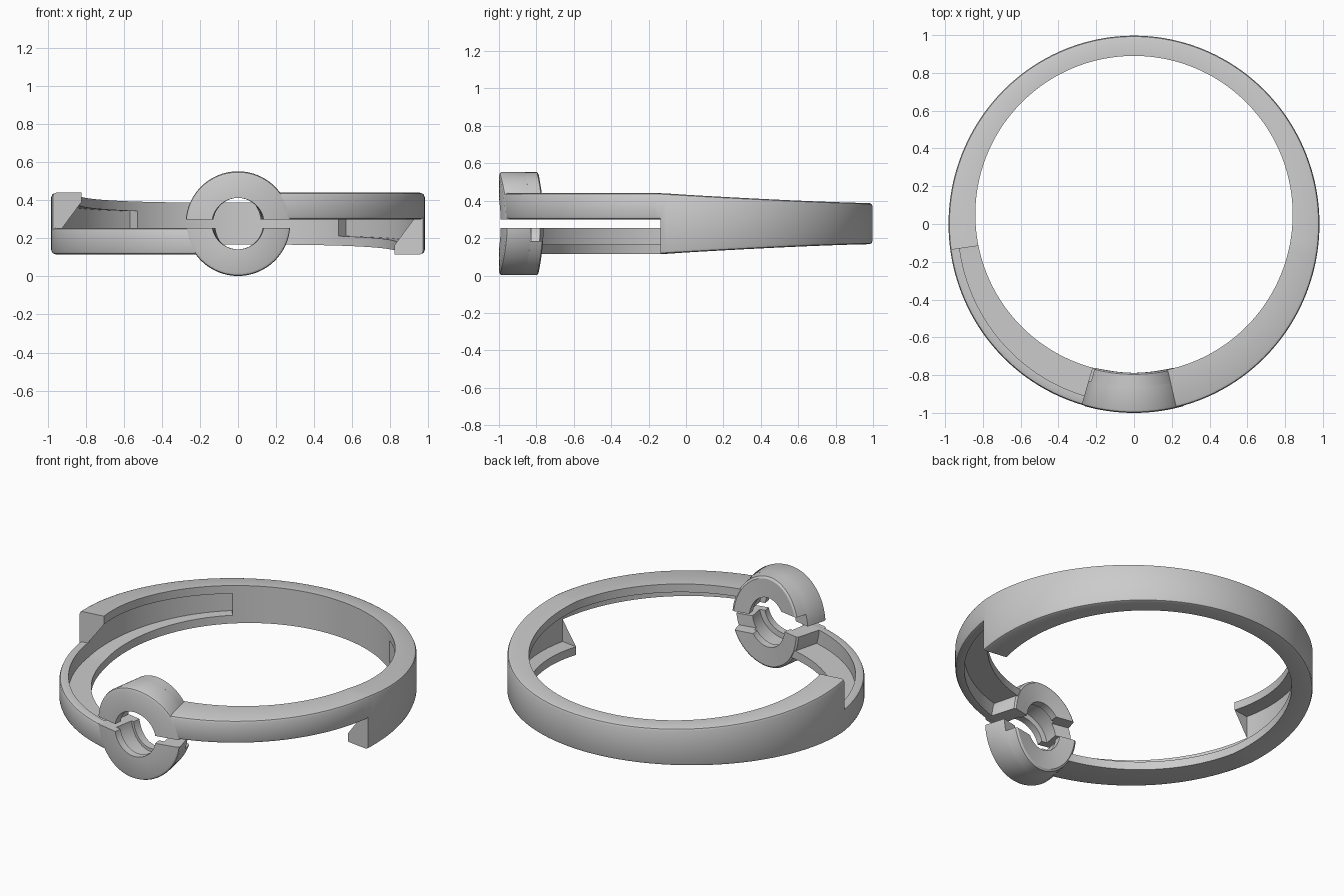
import bpy, bmesh
from math import sin, cos, asin, pi, radians, sqrt

if "Cube" in bpy.data.objects:
    bpy.data.objects.remove(bpy.data.objects["Cube"])

ZC = 0.2775          # height of the two-fold rotation axis
FL, WALL = 0.05, 0.05  # flange and outer wall thickness


def radii(a):
    """Inner (offset circle) and outer radius at angle a from the front."""
    k = -0.05 * cos(a)
    ri = k + sqrt(0.84 ** 2 - 0.05 ** 2 + k * k)
    ro = 1 / sqrt((sin(a) / 0.982) ** 2 + (cos(a) / 0.997) ** 2)
    return ri, ro


def pt(a, r, z):
    return (-r * sin(a), -r * cos(a), z)


def flip(p):
    """Half turn about the y axis: gives the matching other half."""
    return (-p[0], p[1], 2 * ZC - p[2])


def sweep(bm, rings, cap_start=True, cap_end=True):
    vs = [[bm.verts.new(p) for p in ring] for ring in rings]
    n = len(vs[0])
    for A, B in zip(vs, vs[1:]):
        for i in range(n):
            j = (i + 1) % n
            bm.faces.new((A[i], A[j], B[j], B[i]))
    if cap_start:
        bm.faces.new(vs[0])
    if cap_end:
        bm.faces.new(vs[-1][::-1])


def finish(bm, name):
    bmesh.ops.remove_doubles(bm, verts=bm.verts, dist=0.0002)
    bmesh.ops.dissolve_degenerate(bm, edges=bm.edges, dist=0.0001)
    bmesh.ops.recalc_face_normals(bm, faces=bm.faces)
    me = bpy.data.meshes.new(name)
    bm.to_mesh(me)
    bm.free()
    ob = bpy.data.objects.new(name, me)
    bpy.context.collection.objects.link(ob)
    bpy.context.view_layer.objects.active = ob
    ob.select_set(True)
    bpy.ops.object.shade_smooth_by_angle(angle=radians(32))
    ob.select_set(False)


def section(a, kind):
    """Band cross-section: 'arm' is an L, 'channel' a C, 'solid' a full bar."""
    ri, ro = radii(a)
    y = -ro * cos(a)
    h = 0.1625 if y < -0.14 else 0.11 + 0.0525 * ((1 - y) / 1.14) ** 1.3
    lo, hi = ZC - h, ZC + h
    rw = ro - WALL
    lip_r, lip_z, groove = ri, hi - FL, rw
    if kind == 'arm':
        hi, lip_r, lip_z = 0.255, rw, 0.255
    if kind == 'solid':
        groove = ri
    c = 0.016
    pts = [(ri, lo), (ro - c, lo), (ro - 0.3 * c, lo + 0.3 * c), (ro, lo + c),
           (ro, hi - c), (ro - 0.3 * c, hi - 0.3 * c), (ro - c, hi),
           (lip_r, hi), (lip_r, lip_z), (groove, lip_z),
           (groove, lo + FL), (ri, lo + FL)]
    return [pt(a, r, z) for r, z in pts]


# Ring band: arm, then open channel, then solid back, as one sweep per half
rings = []
for kind, a0, a1, n in (('arm', 11.5, 82, 36), ('channel', 82, 143, 32),
                        ('solid', 143, 180, 20)):
    for i in range(n + 1):
        rings.append(section(radians(a0 + (a1 - a0) * i / n), kind))
bm = bmesh.new()
sweep(bm, rings, cap_end=False)
sweep(bm, [[flip(p) for p in r] for r in rings], cap_end=False)
finish(bm, "ring_band")


def half_collar(loop, free_cut):
    """Half annulus bent round the ring; loop holds (depth 0..1, radius)."""
    rings, n = [], 40
    for i in range(n + 1):
        ring = []
        for t, rad in loop:
            s0 = asin(0.0225 / rad)                 # arm side
            s1 = pi - asin(free_cut / rad)          # free end
            s = s0 + (s1 - s0) * i / n
            a = asin(rad * cos(s) / 0.985)
            ri, ro = radii(a)
            ring.append(pt(a, ri + (ro - ri) * t, ZC - rad * sin(s)))
        rings.append(ring)
    return rings


# Split collar: front part with lip and groove, back part notched at free end
R = 0.275
front = half_collar([(0.35, R), (0.94, R), (0.99, R - 0.005), (1.015, R - 0.018),
                     (1.015, 0.135), (0.8, 0.135), (0.8, 0.168), (0.35, 0.168)], 0.0225)
back = half_collar([(-0.01, R - 0.012), (0.03, R), (0.35, R), (0.35, 0.168),
                    (0.22, 0.168), (0.22, 0.15), (-0.01, 0.15)], 0.0925)
for name, turn in (("lower_collar", lambda p: p), ("upper_collar", flip)):
    bm = bmesh.new()
    for part in (front, back):
        sweep(bm, [[turn(p) for p in r] for r in part])
    finish(bm, name)
